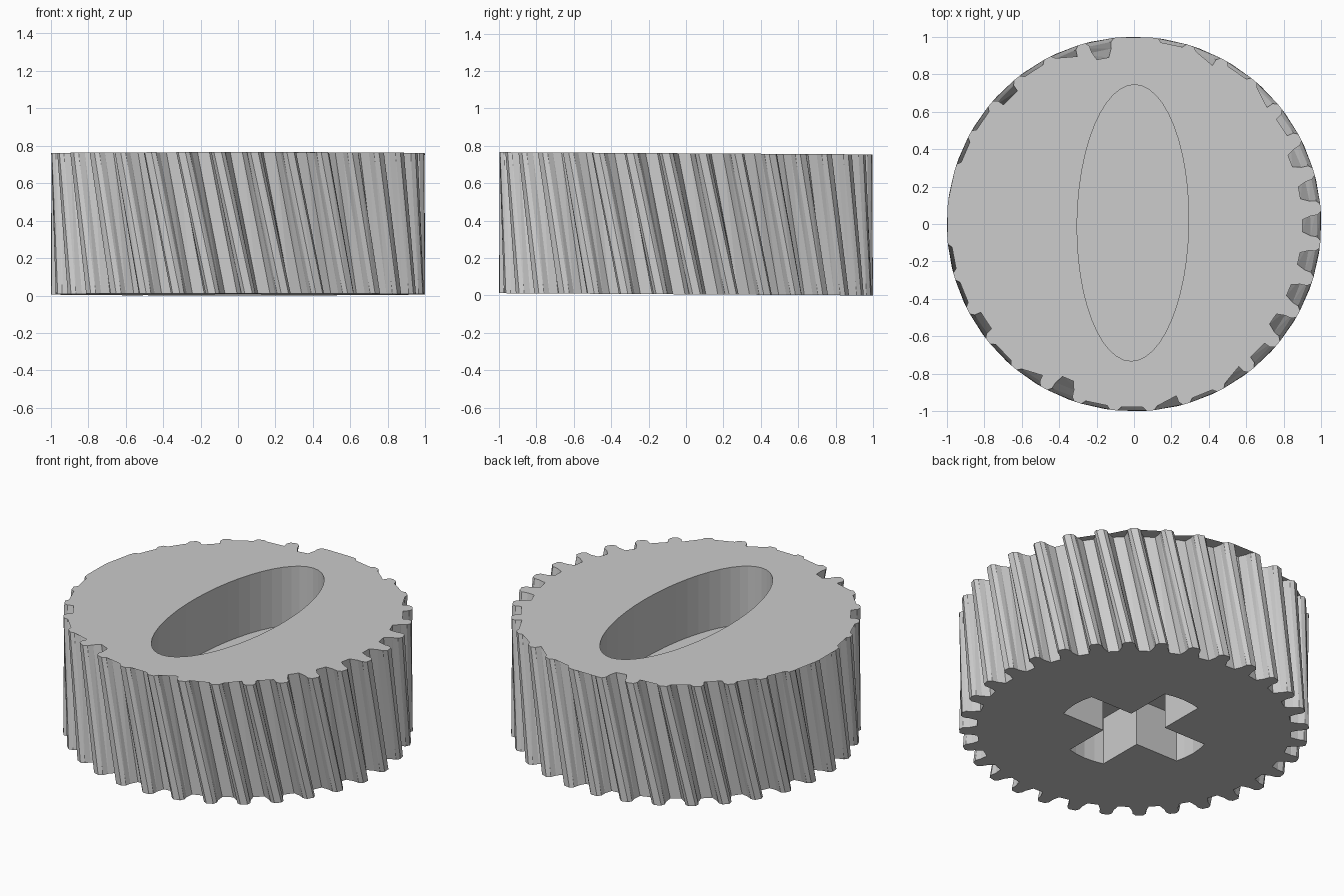
import bpy, bmesh
from math import sin, cos, pi, radians, sqrt

if "Cube" in bpy.data.objects:
    bpy.data.objects.remove(bpy.data.objects["Cube"])

TEETH, HEIGHT, TWIST, TOP_PHASE = 32, 0.754, 0.165, radians(-0.6)
PITCH = 2 * pi / TEETH


def prism(name, low, high, z0, z1):
    """Closed solid between two outlines with equal point counts."""
    bm = bmesh.new()
    a = [bm.verts.new((x, y, z0)) for x, y in low]
    b = [bm.verts.new((x, y, z1)) for x, y in high]
    n = len(a)
    for i in range(n):
        j = (i + 1) % n
        bm.faces.new((a[i], a[j], b[j], b[i]))
    bm.faces.new(a[::-1])
    bm.faces.new(b)
    # the twisted tooth walls are not planar
    bmesh.ops.triangulate(bm, faces=bm.faces[:])
    bmesh.ops.recalc_face_normals(bm, faces=bm.faces[:])
    me = bpy.data.meshes.new(name)
    bm.to_mesh(me)
    bm.free()
    ob = bpy.data.objects.new(name, me)
    bpy.context.collection.objects.link(ob)
    return ob


def gear_outline(phase):
    # one pitch, centred on a groove: (radius, half-width offset)
    profile = [(0.9, -0.036), (0.9, 0.036), (0.945, 0.056), (0.98, 0.06),
               (1.0, 0.078), (1.0, PITCH - 0.078), (0.98, PITCH - 0.06),
               (0.945, PITCH - 0.056)]
    return [(r * cos(phase + k * PITCH + t), r * sin(phase + k * PITCH + t))
            for k in range(TEETH) for r, t in profile]


# Helical gear body
gear = prism("helical_gear", gear_outline(TOP_PHASE + TWIST),
             gear_outline(TOP_PHASE), 0, HEIGHT)

# Oval pocket in the top
tilt = radians(-0.8)
oval = []
for i in range(48):
    x, y = 0.298 * cos(2 * pi * i / 48), 0.738 * sin(2 * pi * i / 48)
    oval.append((x * cos(tilt) - y * sin(tilt) - 0.006,
                 x * sin(tilt) + y * cos(tilt) + 0.006))
pocket = prism("oval_pocket_cutter", oval, oval, 0.385, 1.0)

# Cross-shaped socket with rounded arm ends in the bottom
R, W = 0.44, 0.125
L = sqrt(R * R - W * W)
arm = [(W, -W), (L, -W), (R * 0.985, -W * 0.55), (R, 0), (R * 0.985, W * 0.55), (L, W)]
cross = []
for k in range(4):
    c, s = round(cos(k * pi / 2)), round(sin(k * pi / 2))
    cross += [(x * c - y * s, x * s + y * c) for x, y in arm]
socket = prism("cross_socket_cutter", cross, cross, -0.3, 0.3)

# Cut both recesses
bpy.context.view_layer.objects.active = gear
gear.select_set(True)
for cutter in (pocket, socket):
    cutter.hide_render = True
    mod = gear.modifiers.new("cut", 'BOOLEAN')
    mod.operation, mod.solver, mod.object = 'DIFFERENCE', 'EXACT', cutter
    bpy.ops.object.modifier_apply(modifier=mod.name)
    bpy.data.objects.remove(cutter, do_unlink=True)

# The part leans very slightly back
for v in gear.data.vertices:
    v.co.z += 0.006 - 0.006 * v.co.y
